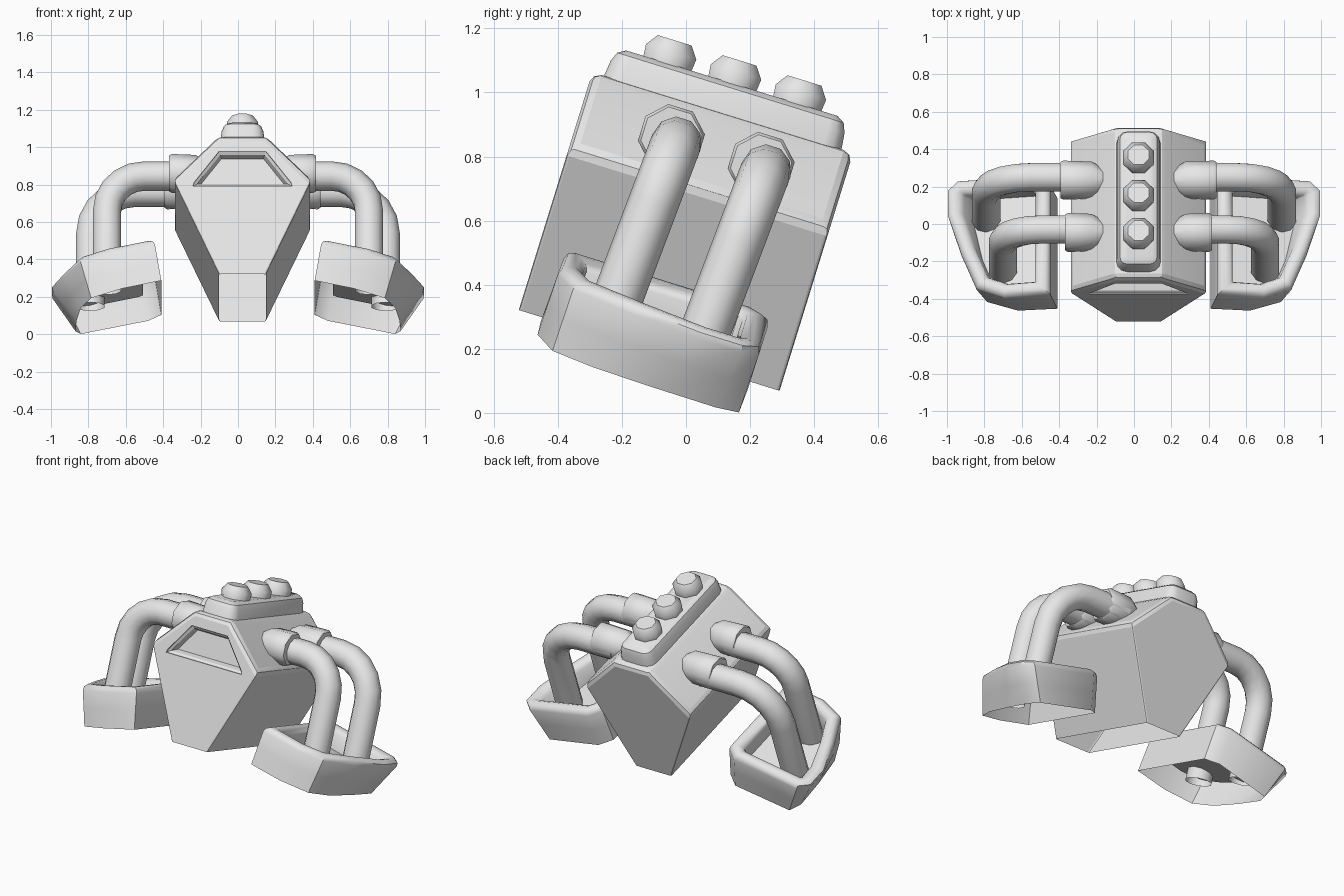
import bpy, bmesh, math
from mathutils import Vector

if "Cube" in bpy.data.objects:
    bpy.data.objects.remove(bpy.data.objects["Cube"], do_unlink=True)

TILT = math.radians(17.2)   # the whole model leans forward
MID = 0.024                 # body centre line

grey = bpy.data.materials.new("plain_grey")
grey.use_nodes = True
grey.diffuse_color = (0.8, 0.8, 0.8, 1)
grey.node_tree.nodes["Principled BSDF"].inputs["Base Color"].default_value = (0.8, 0.8, 0.8, 1)


def loft(name, rings, caps=(True, True), smooth=35):
    """Skin a list of equal rings, in the leaning frame."""
    bm = bmesh.new()
    loops = [[bm.verts.new(p) for p in ring] for ring in rings]
    n = len(loops[0])
    for a, b in zip(loops, loops[1:]):
        for i in range(n):
            j = (i + 1) % n
            bm.faces.new((a[i], a[j], b[j], b[i]))
    if caps[0]:
        bm.faces.new(loops[0][::-1])
    if caps[1]:
        bm.faces.new(loops[-1])
    bmesh.ops.recalc_face_normals(bm, faces=bm.faces)
    mesh = bpy.data.meshes.new(name)
    bm.to_mesh(mesh)
    bm.free()
    mesh.materials.append(grey)
    ob = bpy.data.objects.new(name, mesh)
    bpy.context.collection.objects.link(ob)
    ob.location = (0, -0.115, 0.195)
    ob.rotation_euler = (-TILT, 0, 0)
    activate(ob)
    if smooth:
        bpy.ops.object.shade_smooth_by_angle(angle=math.radians(smooth))
    return ob


def activate(ob):
    bpy.ops.object.select_all(action='DESELECT')
    ob.select_set(True)
    bpy.context.view_layer.objects.active = ob


def circle(r, n):
    return [(r * math.cos(math.tau * (i + 0.5) / n),
             r * math.sin(math.tau * (i + 0.5) / n)) for i in range(n)]


def inset(pts, d):
    """Move a closed counter-clockwise outline inwards by d."""
    out = []
    for i, p in enumerate(pts):
        p = Vector(p)
        e1 = (p - Vector(pts[i - 1])).normalized()
        e2 = (Vector(pts[(i + 1) % len(pts)]) - p).normalized()
        n1, n2 = Vector((-e1.y, e1.x)), Vector((-e2.y, e2.x))
        out.append(p + (n1 + n2) * d / (1 + n1.dot(n2)))
    return out


# Body: six-sided prism, softened on its upper edges and sharp at the base
half = [(0.125, 0), (0.372, 0.532), (0.128, 0.777)]
section = half + [(-x, h) for x, h in reversed(half)]
body = loft("body", [[(MID + x, s, h) for x, h in section] for s in (-0.426, 0.426)], smooth=0)
weights = body.data.attributes.new("bevel_weight_edge", 'FLOAT', 'EDGE')
for edge in body.data.edges:
    heights = [body.data.vertices[v].co.z for v in edge.vertices]
    if max(heights) > 0.4:
        weights.data[edge.index].value = 1.0 if min(heights) > 0.4 else 0.3
bevel = body.modifiers.new("soft_edges", 'BEVEL')
bevel.limit_method = 'WEIGHT'
bevel.width = 0.03
bevel.segments = 2

# Window recess in the front face
window = [(-0.265, 0.495), (0.265, 0.495), (0.258, 0.515),
          (0.125, 0.688), (-0.125, 0.688), (-0.258, 0.515)]
cutter = loft("window_cutter",
              [[(MID + x, s, h) for x, h in inset(window, d)]
               for s, d in ((-0.45, 0), (-0.418, 0), (-0.408, 0.014), (-0.375, 0.026))],
              smooth=0)
cutter.hide_render = True
cut = body.modifiers.new("window_cut", 'BOOLEAN')
cut.operation = 'DIFFERENCE'
cut.solver = 'EXACT'
cut.object = cutter
activate(body)
for mod in ("soft_edges", "window_cut"):
    bpy.ops.object.modifier_apply(modifier=mod)
bpy.data.objects.remove(cutter, do_unlink=True)

# The body is an open shell underneath
shell = bmesh.new()
shell.from_mesh(body.data)
base = [f for f in shell.faces if f.normal.z < -0.99 and f.calc_center_median().z < 0.01]
bmesh.ops.delete(shell, geom=base, context='FACES_ONLY')
shell.to_mesh(body.data)
shell.free()
bpy.ops.object.shade_smooth_by_angle(angle=math.radians(18))

# Raised rail along the top, with rounded corners
rail_outline = []
for cx, cy, start in ((1, 1, 0), (-1, 1, 90), (-1, -1, 180), (1, -1, 270)):
    for k in range(4):
        a = math.radians(start + 30 * k)
        rail_outline.append((cx * 0.06 + 0.06 * math.cos(a),
                             cy * 0.33 + 0.06 * math.sin(a)))
loft("top_rail", [[(MID + x, s, h) for x, s in inset(rail_outline, d)]
                  for h, d in ((0.76, 0), (0.828, 0.008), (0.858, 0.02), (0.873, 0.045))])

# Three knobs on the rail
for i in range(3):
    s0 = -0.21 + 0.212 * i
    loft(f"knob_{i + 1}",
         [[(MID + x, s0 + y, h) for x, y in circle(r, 8)]
          for h, r in ((0.86, 0.084), (0.91, 0.089), (0.948, 0.06))],
         smooth=47)

# Cup outlines (distance from centre, position along the body)
rim = [(0.45, -0.338), (0.70, -0.342), (0.85, -0.282), (0.938, -0.07),
       (1.01, 0.14), (1.01, 0.28), (0.95, 0.332), (0.52, 0.332), (0.45, 0.27)]
foot = [(0.41, -0.35), (0.62, -0.347), (0.785, -0.288), (0.84, -0.15),
        (0.862, 0.05), (0.87, 0.25), (0.84, 0.325), (0.48, 0.33), (0.41, 0.27)]


def cup_ring(side, t, d):
    """Ring between foot (t=0) and rim (t=1), sloping down outwards."""
    pts = [Vector(f).lerp(Vector(r), t) for f, r in zip(foot, rim)]
    return [(side * p.x, p.y, -0.014 + 0.248 * t - 0.21 * (p.x - 0.42))
            for p in inset(pts, d)]


for side, label in ((1, "left"), (-1, "right")):
    # Two pipes with collars
    for where, s0, reach, bend, collar_end in (("front", -0.13, 0.70, 0.2, 0.392),
                                               ("back", 0.163, 0.79, 0.24, 0.418)):
        top = 0.655
        path = [(0.3, top - 0.008, 90)]
        for k in range(6):
            a = 90 - 18 * k
            path.append((reach - bend + bend * math.cos(math.radians(a)),
                         top - 0.008 - bend + bend * math.sin(math.radians(a)), a))
        path.append((reach, -0.005, 0))
        rings = []
        for px, ph, a in path:
            c, s = math.cos(math.radians(a)), math.sin(math.radians(a))
            lean = 0.06 * (ph - 0.33)
            rings.append([(side * (px + u * c), s0 + lean + v, ph + u * s)
                          for u, v in circle(0.079, 10)])
        loft(f"{label}_{where}_pipe", rings, caps=(True, False), smooth=45)

        profile = ((0.16, 0.045), (0.25, 0.1), (collar_end - 0.015, 0.105),
                   (collar_end, 0.096))
        loft(f"{label}_{where}_collar",
             [[(MID + side * px, s0 + u, top + v) for u, v in circle(r, 8)]
              for px, r in profile], smooth=47)

    # Cup with a rounded rim, a floor, and an open underside
    loft(f"{label}_cup",
         [cup_ring(side, t, d) for t, d in
          ((0, 0), (0.45, 0), (0.86, 0), (0.95, 0.008), (1, 0.028), (1, 0.05),
           (0.95, 0.072), (0.86, 0.082), (0.48, 0.08))],
         caps=(False, True), smooth=42)
